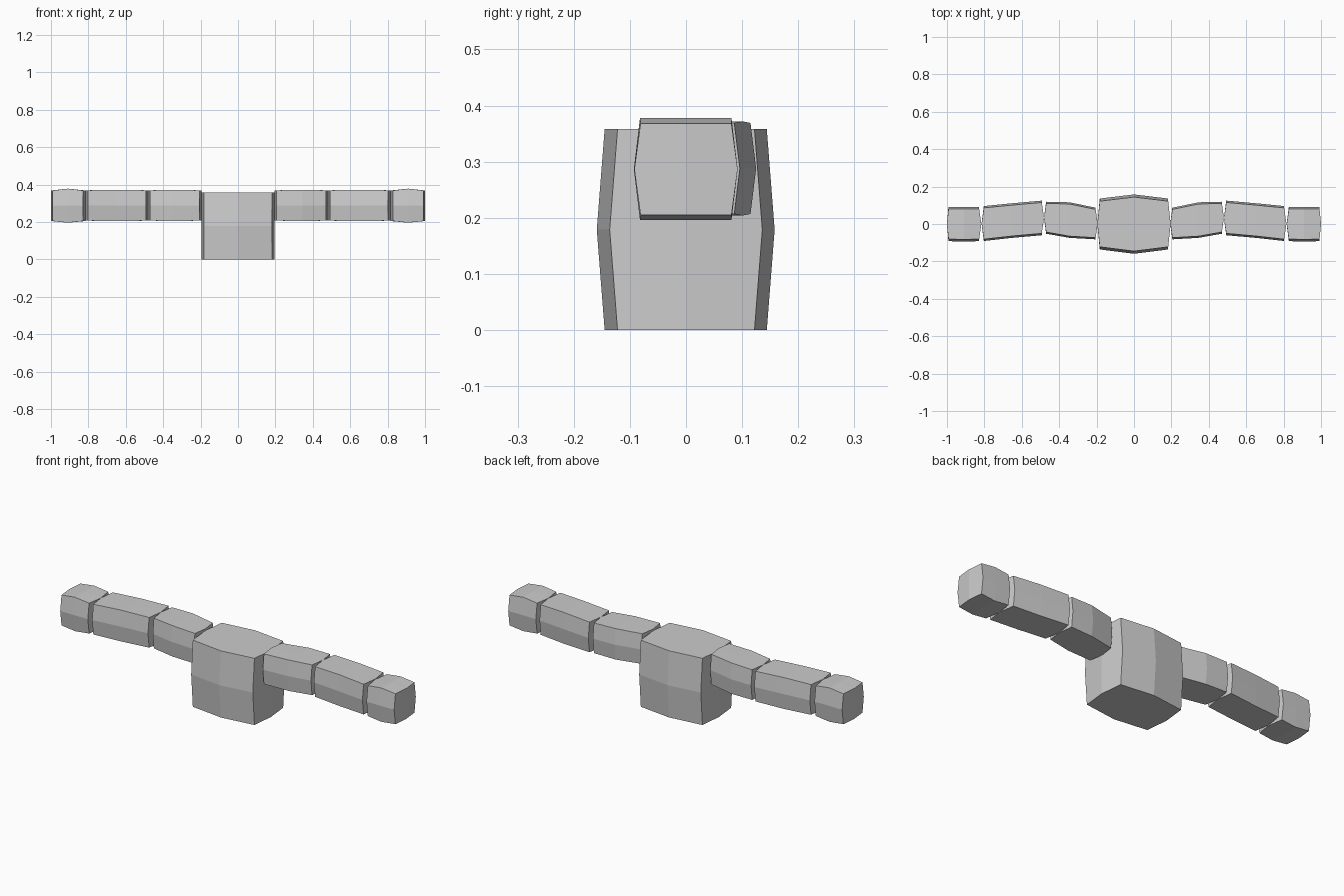
import bpy, bmesh

if "Cube" in bpy.data.objects:
    bpy.data.objects.remove(bpy.data.objects["Cube"])

grey = bpy.data.materials.new("plain_grey")
grey.diffuse_color = (0.6, 0.6, 0.6, 1)
grey.use_nodes = True
grey.node_tree.nodes["Principled BSDF"].inputs["Base Color"].default_value = grey.diffuse_color


def loft(name, stations, bulge, end_in, end_out, mirror=True):
    """Loft 8-point sections along x. station = (x, y_front, y_back, z_low, z_high).
    Sides swell by bulge at mid height; end caps are ridged along their middle."""
    bm = bmesh.new()
    rings = []
    for i, (x, yf, yb, zl, zh) in enumerate(stations):
        ym, zm = (yf + yb) / 2, (zl + zh) / 2
        ridge = -end_in if i == 0 else end_out if i == len(stations) - 1 else 0
        pts = [(x, yf, zl), (x + ridge, ym, zl), (x, yb, zl), (x, yb + bulge, zm),
               (x, yb, zh), (x + ridge, ym, zh), (x, yf, zh), (x, yf - bulge, zm)]
        rings.append([bm.verts.new(p) for p in pts])
    for a, b in zip(rings, rings[1:]):
        for k in range(8):
            n = (k + 1) % 8
            bm.faces.new((a[k], a[n], b[n], b[k]))
    for r in (rings[0], rings[-1]):
        bm.faces.new((r[1], r[2], r[3], r[4], r[5]))
        bm.faces.new((r[5], r[6], r[7], r[0], r[1]))
    bmesh.ops.recalc_face_normals(bm, faces=bm.faces)
    mesh = bpy.data.meshes.new(name)
    bm.to_mesh(mesh)
    bm.free()
    mesh.materials.append(grey)
    ob = bpy.data.objects.new(name, mesh)
    bpy.context.collection.objects.link(ob)
    if mirror:
        ob.modifiers.new("mirror", 'MIRROR').use_mirror_merge = False


# central torso block
loft("torso", [(-0.183, -0.122, 0.122, 0, 0.358),
               (0, -0.145, 0.144, 0, 0.358),
               (0.183, -0.122, 0.122, 0, 0.358)], 0.014, 0.013, 0.013, False)

# arm segments, mirrored to the other side
loft("upper_arm", [(0.205, -0.073, 0.078, 0.207, 0.369),
                   (0.345, -0.065, 0.107, 0.205, 0.371),
                   (0.470, -0.043, 0.110, 0.207, 0.369)], 0.009, 0.011, 0.011)
loft("forearm", [(0.493, -0.050, 0.115, 0.207, 0.369),
                 (0.650, -0.064, 0.101, 0.204, 0.372),
                 (0.803, -0.081, 0.086, 0.207, 0.369)], 0.010, 0.012, 0.012)
loft("hand", [(0.828, -0.081, 0.081, 0.205, 0.368),
              (0.910, -0.082, 0.081, 0.196, 0.378),
              (0.992, -0.081, 0.081, 0.205, 0.368)], 0.011, 0.012, 0.008)
